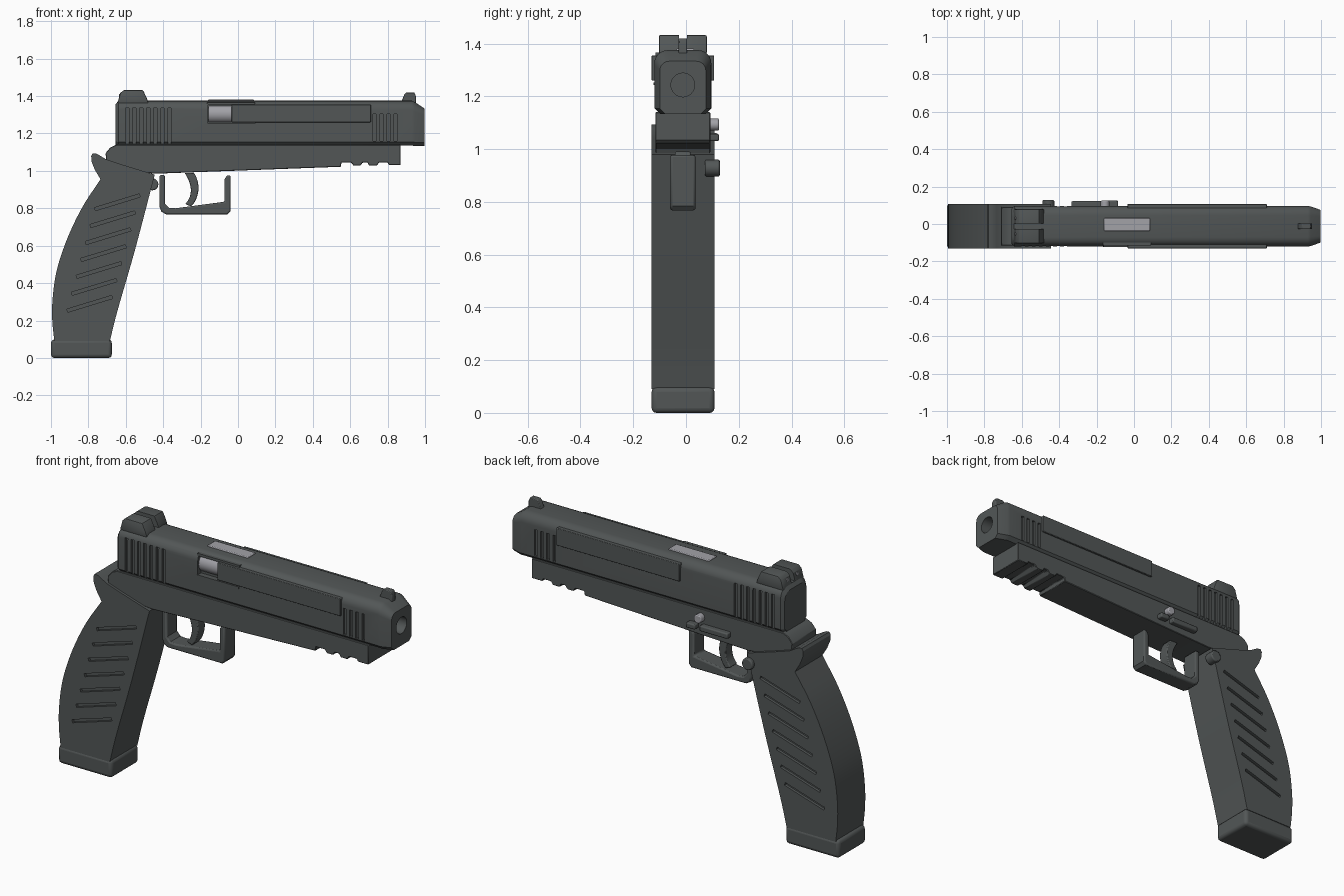
import bpy, bmesh, math
from mathutils import Matrix, Vector

if "Cube" in bpy.data.objects:
    bpy.data.objects.remove(bpy.data.objects["Cube"])

YC = -0.012          # centre plane of the body


def material(name, rgb):
    m = bpy.data.materials.new(name)
    m.diffuse_color = (*rgb, 1)
    m.use_nodes = True
    m.node_tree.nodes["Principled BSDF"].inputs["Base Color"].default_value = m.diffuse_color
    return m


DARK = material("dark gunmetal", (0.085, 0.094, 0.094))
STEEL = material("bright steel", (0.36, 0.36, 0.39))


def finish(name, bm, mat, bevel=0, segs=2, angle=40):
    bmesh.ops.recalc_face_normals(bm, faces=bm.faces)
    me = bpy.data.meshes.new(name)
    bm.to_mesh(me)
    bm.free()
    ob = bpy.data.objects.new(name, me)
    bpy.context.collection.objects.link(ob)
    me.materials.append(mat)
    if bevel:
        b = ob.modifiers.new("bevel", 'BEVEL')
        b.width, b.segments = bevel, segs
        b.limit_method, b.angle_limit = 'ANGLE', math.radians(angle)
    return ob


def prism(name, pts, y0, y1, mat=DARK, **kw):
    """Side profile (x, z) extruded from y0 to y1."""
    bm = bmesh.new()
    f = bm.faces.new([bm.verts.new((x, y0, z)) for x, z in pts])
    g = bmesh.ops.extrude_face_region(bm, geom=[f])
    bmesh.ops.translate(bm, vec=(0, y1 - y0, 0),
                        verts=[v for v in g["geom"] if isinstance(v, bmesh.types.BMVert)])
    return finish(name, bm, mat, **kw)


def box(name, x0, x1, y0, y1, z0, z1, mat=DARK, **kw):
    return prism(name, [(x0, z0), (x1, z0), (x1, z1), (x0, z1)], y0, y1, mat, **kw)


def cylinder(name, centre, r, depth, axis, mat=DARK, segs=32, **kw):
    bm = bmesh.new()
    rot = Matrix.Rotation(math.pi / 2, 4, 'Y' if axis == 'x' else 'X')
    bmesh.ops.create_cone(bm, cap_ends=True, segments=segs, radius1=r, radius2=r, depth=depth,
                          matrix=Matrix.Translation(centre) @ rot)
    return finish(name, bm, mat, **kw)


def boxes_cutter(items):
    """Separate boxes (centre, size, tilt about y) in one cutter."""
    bm = bmesh.new()
    for c, s, tilt in items:
        bmesh.ops.create_cube(bm, size=1, matrix=Matrix.Translation(c)
                              @ Matrix.Rotation(tilt, 4, 'Y') @ Matrix.Diagonal((*s, 1)))
    return finish("cutter", bm, DARK)


def cut(ob, cutter):
    m = ob.modifiers.new("cut", 'BOOLEAN')
    m.operation, m.solver, m.object = 'DIFFERENCE', 'EXACT', cutter
    cutter.hide_render = True
    bpy.context.view_layer.objects.active = ob
    for mod in list(ob.modifiers):
        bpy.ops.object.modifier_apply(modifier=mod.name)
    bpy.data.objects.remove(cutter)


def curve(pts, n=5):
    """Smooth open path through the points."""
    p = [Vector(q) for q in pts]
    p = [2 * p[0] - p[1]] + p + [2 * p[-1] - p[-2]]
    out = []
    for i in range(1, len(p) - 2):
        a, b, c, d = p[i - 1:i + 3]
        for k in range(n):
            t = k / n
            out.append(tuple(0.5 * (2 * b + (c - a) * t + (2 * a - 5 * b + 4 * c - d) * t * t
                                    + (3 * b - a - 3 * c + d) * t ** 3)))
    return out + [tuple(p[-2])]


# slide: rounded-top section lofted along x, tapered at the nose
def section(x, hw, z0, z1, r):
    half = [(hw - 0.02, z0), (hw, z0 + 0.02)]
    half += [(hw - r + r * math.cos(a), z1 - r + r * math.sin(a))
             for a in [math.pi / 2 * i / 6 for i in range(7)]]
    return [(x, YC + y, z) for y, z in half] + [(x, YC - y, z) for y, z in reversed(half)]


bm = bmesh.new()
rings = [[bm.verts.new(c) for c in section(*s)] for s in (
    (-0.655, 0.094, 1.137, 1.355, 0.045), (-0.64, 0.108, 1.135, 1.375, 0.05),
    (0.93, 0.108, 1.135, 1.375, 0.05), (0.945, 0.106, 1.133, 1.368, 0.05),
    (0.998, 0.087, 1.133, 1.333, 0.035))]
for a, b in zip(rings, rings[1:]):
    for i in range(len(a)):
        j = (i + 1) % len(a)
        bm.faces.new((a[i], a[j], b[j], b[i]))
bm.faces.new(rings[0])
bm.faces.new(rings[-1])
slide = finish("slide", bm, DARK)

# slide cuts: grip serrations, ejection port, bore
slots = []
for side in (-1, 1):
    y = YC + side * 0.121
    slots += [((-0.592 + 0.0375 * i, y, 1.238), (0.017, 0.05, 0.195), 0) for i in range(7)]
    slots += [((0.73 + 0.0375 * i, y, 1.232), (0.017, 0.05, 0.145), 0) for i in range(4)]
slots.append(((-0.035, YC - 0.108, 1.305), (0.25, 0.06, 0.11), 0))
cut(slide, boxes_cutter(slots))
cut(slide, cylinder("cutter", (0.98, YC, 1.243), 0.045, 0.2, 'x'))

# ejection port: chamber, top window and thin lips
cylinder("chamber", (-0.035, YC - 0.052, 1.305), 0.05, 0.246, 'x', STEEL)
box("chamber_window", -0.16, 0.085, -0.037, 0.031, 1.36, 1.381, STEEL, bevel=0.004)
box("port_lower_lip", -0.165, 0.09, -0.123, -0.115, 1.242, 1.252)
box("port_upper_lip", -0.165, 0.09, -0.115, -0.095, 1.352, 1.366)

# raised side panels
for nm, y0, y1 in (("front_side_panel", -0.13, -0.09), ("back_side_panel", 0.07, 0.107)):
    box(nm, -0.035, 0.71, y0, y1, 1.26, 1.355, bevel=0.003)

# sights
rear = prism("rear_sight", [(-0.645, 1.36), (-0.63, 1.415), (-0.612, 1.432), (-0.508, 1.432),
                            (-0.488, 1.39), (-0.478, 1.36)], YC - 0.091, YC + 0.091, bevel=0.006)
cut(rear, boxes_cutter([((-0.56, YC, 1.41), (0.3, 0.03, 0.07), 0)]))
for nm, s in (("left_sight_dot", -1), ("right_sight_dot", 1)):
    cylinder(nm, (-0.633, YC + s * 0.042, 1.402), 0.008, 0.008, 'x', STEEL, segs=12)
prism("front_sight", [(0.87, 1.36), (0.89, 1.41), (0.9, 1.42), (0.943, 1.42), (0.951, 1.40),
                      (0.951, 1.35)], YC - 0.016, YC + 0.016, bevel=0.004)

# frame with accessory rail notches
prism("frame", [(-0.65, 1.14), (-0.683, 1.125), (-0.708, 1.095), (-0.705, 1.05), (-0.6, 1.0),
                (-0.44, 0.985), (0.55, 1.022), (0.553, 1.045), (0.605, 1.045), (0.617, 1.028),
                (0.655, 1.028), (0.667, 1.045), (0.692, 1.045), (0.7, 1.028), (0.742, 1.028),
                (0.755, 1.045), (0.8, 1.045), (0.805, 1.032), (0.87, 1.032), (0.87, 1.14)],
      YC - 0.104, YC + 0.104, bevel=0.003, segs=1)

# grip with rear tang and slanted grooves on both sides
back = curve([(-0.735, 0.955), (-0.83, 0.81), (-0.91, 0.645), (-0.968, 0.473),
              (-0.991, 0.32), (-0.993, 0.2), (-0.982, 0.09)])
front = curve([(-0.685, 0.09), (-0.645, 0.25), (-0.55, 0.58), (-0.445, 0.98)])
tang = [(-0.64, 1.04), (-0.705, 1.062), (-0.735, 1.08), (-0.757, 1.092), (-0.777, 1.094),
        (-0.785, 1.08), (-0.783, 1.05), (-0.765, 1.005)]
grip = prism("grip", front + tang + back, -0.13, 0.108)
tilt = math.atan2(-0.075, 0.245)
grooves = [((-0.645 - 0.0247 * i, y, 0.832 - 0.0905 * i), (0.25, 0.03, 0.017), tilt)
           for i in range(7) for y in (-0.13, 0.108)]
cut(grip, boxes_cutter(grooves))
box("magazine_base", -1.0, -0.675, -0.13, 0.108, 0, 0.098, bevel=0.018, segs=3)

# trigger guard and trigger
prism("trigger_guard", [(-0.42, 0.978), (-0.42, 0.81), (-0.41, 0.782), (-0.385, 0.768),
                        (-0.055, 0.768), (-0.04, 0.785), (-0.04, 0.978), (-0.06, 0.975),
                        (-0.072, 0.955), (-0.072, 0.835), (-0.335, 0.8), (-0.37, 0.803),
                        (-0.391, 0.825), (-0.391, 0.978)],
      -0.06, 0.036, bevel=0.008, angle=50)
prism("trigger", curve([(-0.285, 0.99), (-0.262, 0.945), (-0.252, 0.9), (-0.26, 0.855),
                        (-0.282, 0.822)], 3)
      + curve([(-0.25, 0.81), (-0.225, 0.845), (-0.211, 0.9), (-0.217, 0.95), (-0.235, 0.99)], 3),
      YC - 0.03, YC + 0.03, bevel=0.005, angle=50)

# controls on the back side
cylinder("magazine_button", (-0.458, 0.1, 0.928), 0.032, 0.056, 'y', bevel=0.006)
box("slide_stop_bar", -0.335, -0.165, 0.08, 0.122, 1.03, 1.06, bevel=0.006)
box("slide_stop_pad", -0.14, -0.085, 0.08, 0.125, 1.03, 1.058, bevel=0.006)
cylinder("slide_stop_pin", (-0.155, 0.1, 1.093), 0.023, 0.05, 'y', STEEL, bevel=0.005)

# smooth shading with sharp edges kept
for ob in bpy.context.scene.objects:
    ob.select_set(True)
bpy.context.view_layer.objects.active = slide
bpy.ops.object.shade_smooth_by_angle(angle=math.radians(30))
